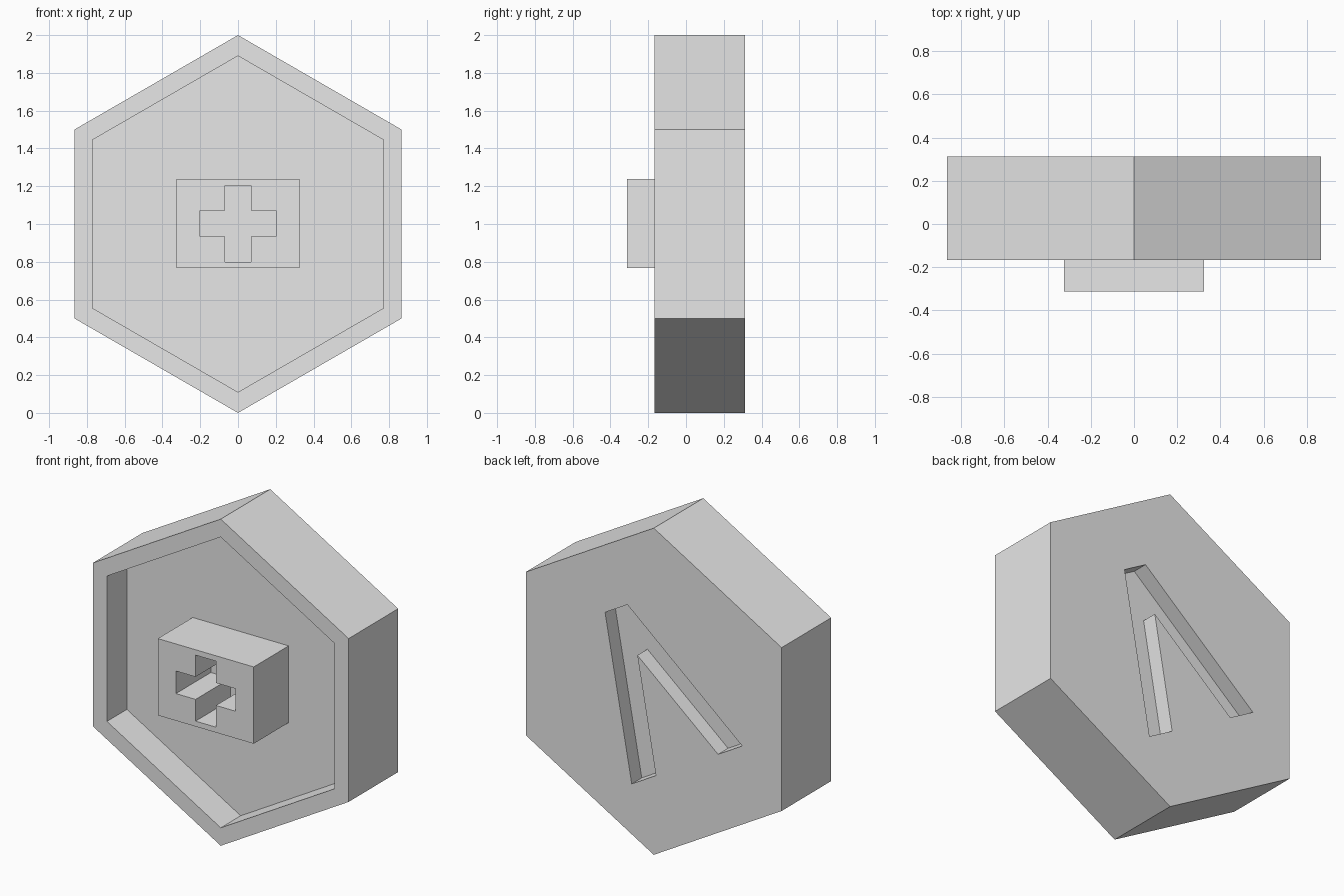
import bpy
import bmesh
from math import cos, sin, radians

if "Cube" in bpy.data.objects:
    bpy.data.objects.remove(bpy.data.objects["Cube"], do_unlink=True)

grey = bpy.data.materials.new("plain grey")
grey.use_nodes = True
COLOUR = (0.8, 0.8, 0.8, 1)
grey.diffuse_color = COLOUR
grey.node_tree.nodes["Principled BSDF"].inputs["Base Color"].default_value = COLOUR

FRONT, BACK = -0.167, 0.312      # body faces
FLOOR = 0.026                    # floor of the front recess
BLOCK_FRONT = -0.312
MID = 1.0                        # height of the centre


def prism(name, outline, y0, y1):
    """Extrude an (x, z) outline, relative to the centre, from y0 to y1."""
    bm = bmesh.new()
    face = bm.faces.new([bm.verts.new((x, y0, MID + z)) for x, z in outline])
    side = bmesh.ops.extrude_face_region(bm, geom=[face])["geom"]
    moved = [v for v in side if isinstance(v, bmesh.types.BMVert)]
    bmesh.ops.translate(bm, verts=moved, vec=(0, y1 - y0, 0))
    bmesh.ops.recalc_face_normals(bm, faces=bm.faces)
    mesh = bpy.data.meshes.new(name)
    bm.to_mesh(mesh)
    bm.free()
    mesh.materials.append(grey)
    obj = bpy.data.objects.new(name, mesh)
    bpy.context.collection.objects.link(obj)
    return obj


def carve(target, cutter):
    """Subtract the cutter from the target and discard it."""
    cutter.hide_render = True
    mod = target.modifiers.new("carve", "BOOLEAN")
    mod.operation = "DIFFERENCE"
    mod.solver = "EXACT"
    mod.object = cutter
    bpy.context.view_layer.objects.active = target
    bpy.ops.object.modifier_apply(modifier=mod.name)
    bpy.data.objects.remove(cutter, do_unlink=True)


def hexagon(radius):
    angles = [radians(30 + 60 * i) for i in range(6)]
    return [(radius * cos(a), radius * sin(a)) for a in angles]


# Hexagonal body with a shallow tray in the front
body = prism("hexagonal_body", hexagon(1), FRONT, BACK)
carve(body, prism("recess_cutter", hexagon(0.89), FRONT - 0.1, FLOOR))

# Tilted chevron groove in the back
half = [(0.0875, 0.508), (0.432, -0.45), (0.243, -0.45)]
chevron = half + [(0, 0.222)] + [(-x, z) for x, z in reversed(half)]
c, s = cos(radians(30)), sin(radians(30))
tilted = [(-(c * x - s * z), s * x + c * z) for x, z in chevron]
carve(body, prism("groove_cutter", tilted, BACK - 0.097, BACK + 0.1))

# Raised block with a cross-shaped hole down to the tray floor
w, h = 0.325, 0.235
block = prism("raised_block", [(-w, -h), (w, -h), (w, h), (-w, h)],
              BLOCK_FRONT, FLOOR + 0.01)
a, b = 0.202, 0.069
cross = [(b, a), (b, b), (a, b), (a, -b), (b, -b), (b, -a),
         (-b, -a), (-b, -b), (-a, -b), (-a, b), (-b, b), (-b, a)]
carve(block, prism("cross_cutter", cross, BLOCK_FRONT - 0.1, FLOOR + 0.1))
block.location.z = 0.002
